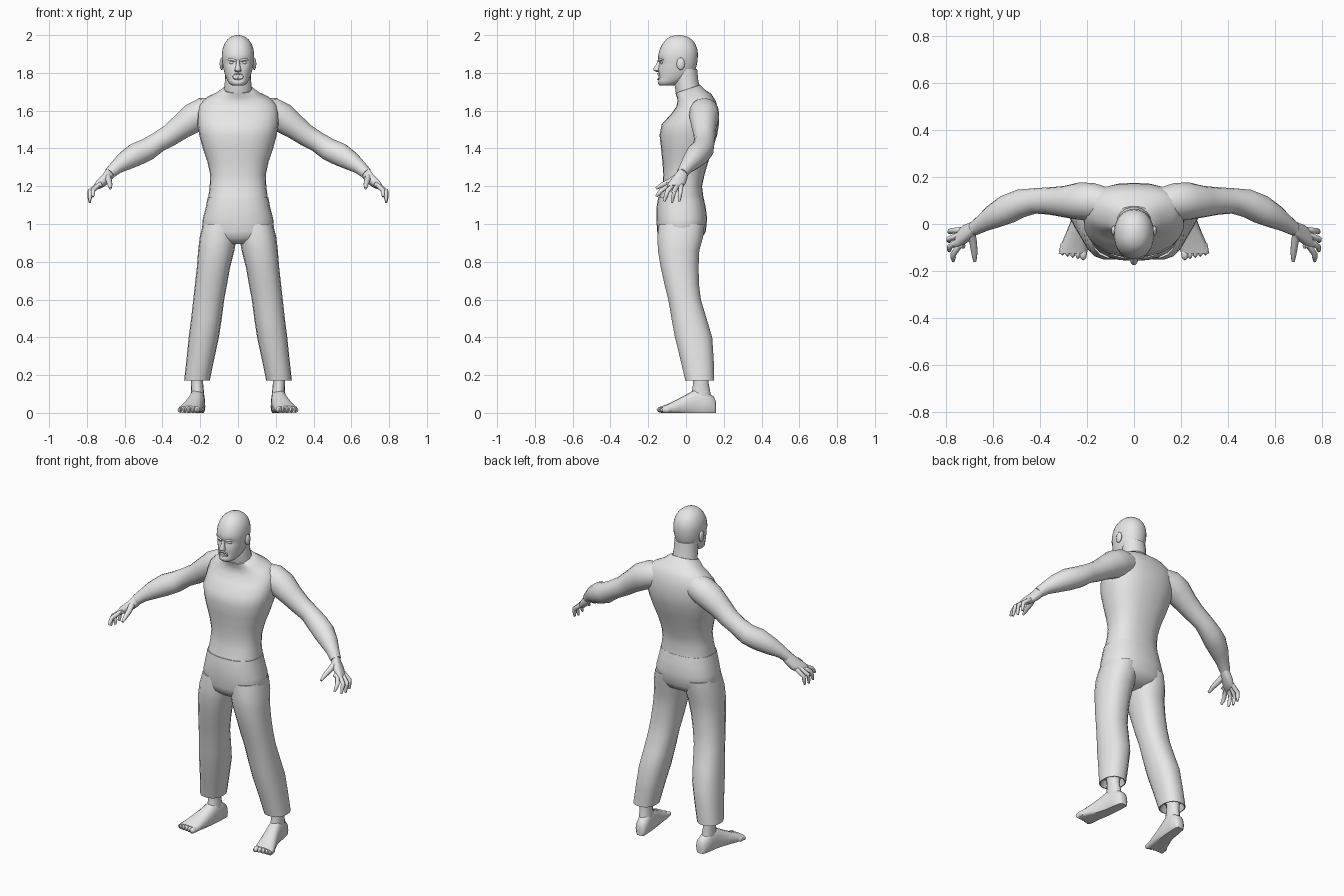
import bpy, bmesh, math
from mathutils import Vector

grey = bpy.data.materials.new("plain grey")
grey.diffuse_color = (0.8, 0.8, 0.8, 1)


def finish(name, bm, mirror=False, angle=50):
    bmesh.ops.recalc_face_normals(bm, faces=bm.faces)
    me = bpy.data.meshes.new(name)
    bm.to_mesh(me)
    bm.free()
    ob = bpy.data.objects.new(name, me)
    bpy.context.collection.objects.link(ob)
    me.materials.append(grey)
    if mirror:
        ob.modifiers.new("Mirror", 'MIRROR').use_axis[0] = True
    bpy.ops.object.select_all(action='DESELECT')
    bpy.context.view_layer.objects.active = ob
    ob.select_set(True)
    bpy.ops.object.shade_smooth_by_angle(angle=math.radians(angle))
    return ob


def skin(bm, rings):
    """Join rings of points into a capped surface."""
    loops = [[bm.verts.new(p) for p in r] for r in rings]
    n = len(loops[0])
    for a, b in zip(loops, loops[1:]):
        for i in range(n):
            j = (i + 1) % n
            bm.faces.new((a[i], a[j], b[j], b[i]))
    bm.faces.new(loops[0][::-1])
    bm.faces.new(loops[-1])


def ring(c, u, v, n=16, power=2.0):
    """Superellipse around c with half axes u and v."""
    pts = []
    for i in range(n):
        t = 2 * math.pi * i / n
        a, b = math.cos(t), math.sin(t)
        a = math.copysign(abs(a) ** (2 / power), a)
        b = math.copysign(abs(b) ** (2 / power), b)
        pts.append(Vector(c) + Vector(u) * a + Vector(v) * b)
    return pts


def stack(rows, n=20, power=2.2):
    """Horizontal sections: z, centre x, half width, front y, back y, tilt."""
    return [ring((cx, (f + b) / 2, z), (rx, 0, 0), (0, (b - f) / 2, tilt), n, power)
            for z, cx, rx, f, b, tilt in rows]


def tube(bm, path, n=12):
    """Round limb along points x, y, z, radius."""
    pts = [Vector(p[:3]) for p in path]
    rings = []
    for i, p in enumerate(pts):
        t = (pts[min(i + 1, len(pts) - 1)] - pts[max(i - 1, 0)]).normalized()
        u = t.cross(Vector((0, 0, 1))).normalized()
        rings.append(ring(p, u * path[i][3], u.cross(t) * path[i][3], n))
    skin(bm, rings)


def blob(bm, c, size, seg=12):
    """Ellipsoid."""
    vs = bmesh.ops.create_uvsphere(bm, u_segments=seg, v_segments=8, radius=1)["verts"]
    for v in vs:
        v.co = Vector([v.co[k] * size[k] + c[k] for k in range(3)])


# jacket, shoulders down to the waist hem
bm = bmesh.new()
skin(bm, stack([
    (1.12, 0, .160, -.148, .095, 0), (1.20, 0, .150, -.125, .085, 0),
    (1.26, 0, .147, -.120, .098, 0), (1.33, 0, .162, -.125, .118, 0),
    (1.40, 0, .186, -.132, .142, 0), (1.47, 0, .205, -.140, .165, 0),
    (1.53, 0, .215, -.128, .175, 0), (1.59, 0, .215, -.080, .172, .01),
    (1.635, 0, .205, -.052, .158, .015), (1.668, 0, .165, -.045, .135, .02),
    (1.69, 0, .115, -.047, .100, .022), (1.715, 0, .080, -.056, .075, .022)], 24, 2.4))
finish("jacket", bm)

# trouser seat
bm = bmesh.new()
skin(bm, stack([
    (.895, 0, .07, -.110, .03, 0), (.925, 0, .16, -.145, .085, 0),
    (.96, 0, .192, -.153, .105, 0), (1.03, 0, .186, -.157, .112, 0),
    (1.09, 0, .170, -.156, .104, 0), (1.14, 0, .161, -.147, .093, 0)], 24, 2.4))
finish("trouser_seat", bm)

# trouser legs with a hollow cuff
bm = bmesh.new()
skin(bm, stack([
    (.21, .217, .050, .02, .13, 0), (.172, .217, .062, .0, .145, 0),
    (.172, .217, .068, -.005, .150, 0), (.28, .200, .073, -.03, .148, 0),
    (.40, .181, .080, -.06, .140, 0), (.50, .167, .081, -.078, .11, 0),
    (.60, .155, .082, -.095, .080, 0), (.68, .143, .085, -.115, .070, 0),
    (.77, .130, .088, -.135, .068, 0), (.86, .115, .096, -.150, .072, 0),
    (.93, .105, .098, -.153, .092, 0), (1.0, .095, .09, -.145, .100, 0)], 18, 2.3))
finish("trouser_leg", bm, True)

# arms from the shoulder to the wrist
bm = bmesh.new()
tube(bm, [
    (.12, .085, 1.60, .070), (.18, .095, 1.59, .080), (.235, .097, 1.562, .079),
    (.30, .095, 1.515, .066), (.36, .098, 1.47, .058), (.42, .098, 1.435, .054),
    (.48, .088, 1.395, .060), (.54, .062, 1.368, .062), (.60, .030, 1.332, .051),
    (.645, .002, 1.300, .037), (.68, -.020, 1.268, .030)], 16)
finish("arm", bm, True)

# palm, four curled fingers and a thumb
bm = bmesh.new()
skin(bm, [ring(c, u, v, 12, 2.5) for c, u, v in [
    ((.665, -.012, 1.285), (.010, -.025, .0), (.018, .005, .022)),
    ((.695, -.032, 1.245), (.012, -.040, .0), (.017, .006, .018)),
    ((.730, -.050, 1.212), (.014, -.047, .0), (.014, .005, .017)),
    ((.750, -.060, 1.195), (.012, -.042, .0), (.009, .003, .011))]])
for (x0, y0), (x1, y1, z1), (x2, y2, z2) in [
        ((.742, -.092), (.768, -.130, 1.178), (.768, -.158, 1.145)),
        ((.746, -.072), (.784, -.098, 1.175), (.785, -.115, 1.120)),
        ((.745, -.048), (.788, -.065, 1.168), (.784, -.075, 1.112)),
        ((.738, -.026), (.780, -.030, 1.172), (.784, -.036, 1.120))]:
    tube(bm, [(x0 - .02, y0, 1.212, .013), (x0, y0, 1.202, .013),
              (x1, y1, z1, .012), ((x1 + x2) / 2, (y1 + y2) / 2, (z1 + z2) / 2, .011),
              (x2, y2, z2, .006)], 8)
tube(bm, [(.690, -.045, 1.250, .018), (.682, -.085, 1.225, .016),
          (.678, -.125, 1.208, .013), (.676, -.158, 1.188, .007)], 8)
finish("hand", bm, True)

# bare feet, flat underneath
bm = bmesh.new()
rings = []
for y, cx, rx, top in [(.16, .205, .020, .055), (.148, .206, .033, .085),
                       (.10, .212, .038, .120), (.05, .217, .041, .125),
                       (.01, .225, .045, .102), (-.04, .238, .052, .075),
                       (-.09, .252, .059, .050), (-.125, .260, .060, .036)]:
    rings.append([Vector((p.x, p.y, max(p.z, 0)))
                  for p in ring((cx, y, top * .4), (rx, 0, 0), (0, 0, top * .6), 16, 2.4)])
skin(bm, rings)
for i in range(5):
    blob(bm, (.216 + .022 * i, -.125 + .005 * i, .017),
         (.017 if i == 0 else .012, .030, .017), 8)
finish("foot", bm, True)

# ankles
bm = bmesh.new()
skin(bm, stack([(.06, .212, .036, .02, .135, 0), (.11, .214, .034, .03, .130, 0),
                (.16, .217, .032, .037, .120, 0), (.22, .217, .036, .035, .125, 0)], 14, 2))
finish("ankle", bm, True)

# neck
bm = bmesh.new()
skin(bm, stack([(1.66, 0, .078, -.040, .085, .01), (1.71, 0, .074, -.055, .075, .015),
                (1.75, 0, .070, -.062, .066, .01), (1.82, 0, .068, -.065, .060, 0)], 18, 2))
finish("neck", bm)

# head with hollowed eye sockets and open mouth
bm = bmesh.new()
rows = [(1.733, .030, -.138, -.070), (1.742, .046, -.148, -.040), (1.757, .055, -.150, -.005),
        (1.772, .062, -.147, .020), (1.787, .068, -.148, .038), (1.805, .073, -.147, .048),
        (1.825, .078, -.146, .053), (1.842, .081, -.144, .057), (1.858, .083, -.143, .060),
        (1.876, .085, -.149, .062), (1.90, .085, -.146, .063), (1.925, .082, -.139, .060),
        (1.952, .073, -.126, .050), (1.975, .058, -.108, .033), (1.990, .040, -.088, .012),
        (1.998, .018, -.062, -.015), (2.0, .005, -.045, -.032)]
skin(bm, stack([(z, 0, rx, f, b, 0) for z, rx, f, b in rows], 32, 2.15))
for v in bm.verts:
    x, y, z = v.co
    if y < -.09:
        v.co.y += .012 * math.exp(-((abs(x) - .033) / .015) ** 2 - ((z - 1.853) / .012) ** 2)
        v.co.y += .022 * math.exp(-(x / .022) ** 2 - ((z - 1.779) / .009) ** 2)
finish("head", bm)

# nose
bm = bmesh.new()
skin(bm, stack([(1.806, 0, .012, -.160, -.135, 0), (1.812, 0, .018, -.172, -.130, 0),
                (1.822, 0, .016, -.175, -.130, 0), (1.842, 0, .010, -.160, -.130, 0),
                (1.868, 0, .008, -.149, -.130, 0)], 10, 2))
finish("nose", bm)

# lips around the open mouth
bm = bmesh.new()
path = [(.028 * math.cos(t), -.147 + .25 * abs(.028 * math.cos(t)), 1.780 + .014 * math.sin(t))
        for t in [2 * math.pi * i / 16 for i in range(16)]]
loops = [[bm.verts.new(Vector(p) + Vector((0, -dy, (1 if p[2] > 1.78 else -1) * dz)))
          for dy, dz in ((-.008, -.004), (.004, -.004), (.006, .002), (-.008, .006))] for p in path]
for i, a in enumerate(loops):
    b = loops[(i + 1) % 16]
    for k in range(4):
        bm.faces.new((a[k], a[(k + 1) % 4], b[(k + 1) % 4], b[k]))
finish("lips", bm)

# brows, eyes and ears
bm = bmesh.new()
tube(bm, [(.010, -.146, 1.864, .005), (.033, -.140, 1.870, .008), (.058, -.118, 1.874, .005)], 8)
finish("brow", bm, True)
bm = bmesh.new()
blob(bm, (.033, -.125, 1.853), (.013, .011, .007))
finish("eye", bm, True)
bm = bmesh.new()
blob(bm, (.086, -.028, 1.848), (.011, .022, .033))
finish("ear", bm, True)
